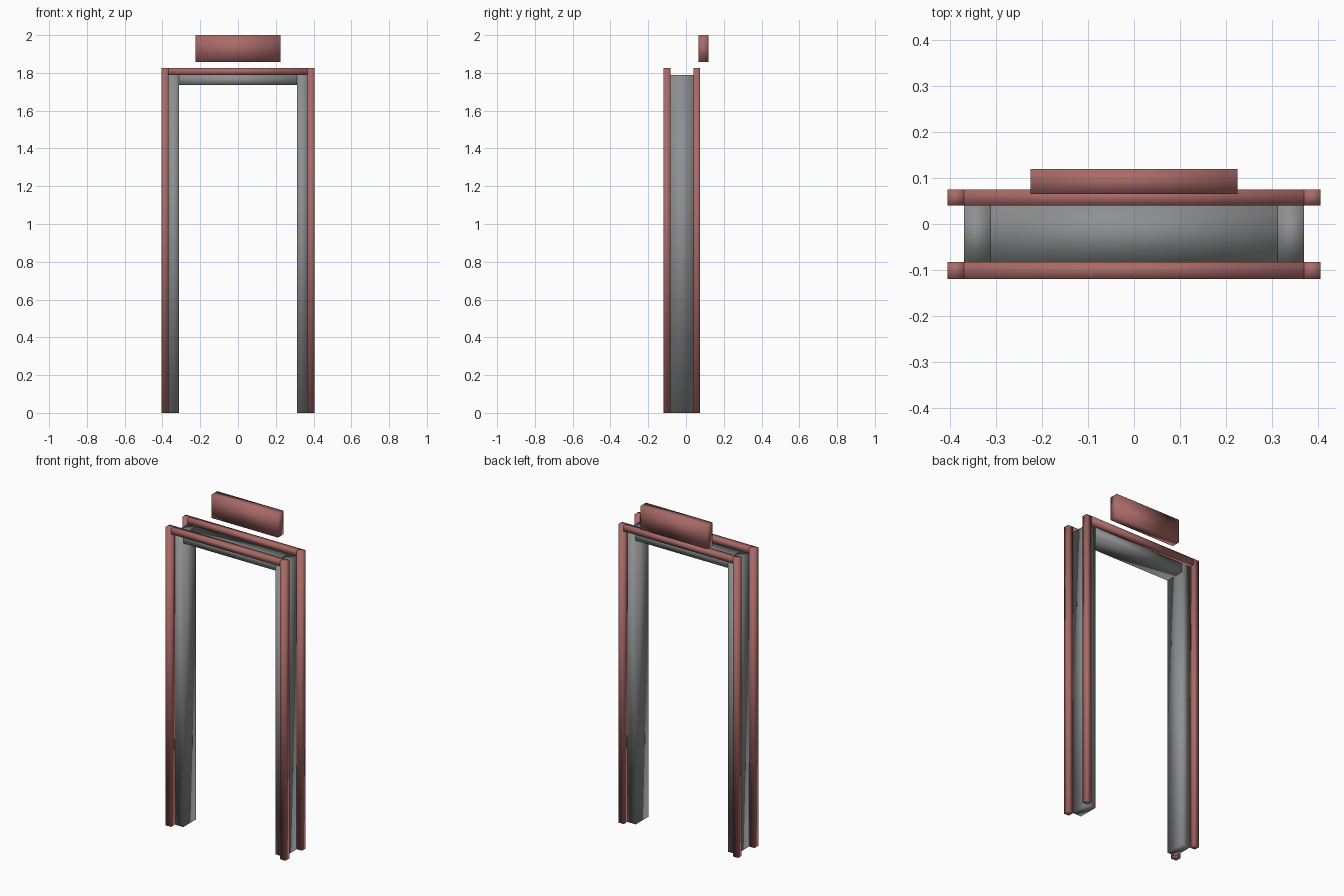
import bpy
import bmesh
from mathutils import Vector

cube = bpy.data.objects.get("Cube")
if cube:
    bpy.data.objects.remove(cube, do_unlink=True)


def material(name, colour):
    mat = bpy.data.materials.new(name)
    mat.use_nodes = True
    mat.diffuse_color = colour
    mat.node_tree.nodes["Principled BSDF"].inputs["Base Color"].default_value = colour
    return mat


def box(name, x, y, z, mat):
    """Softly shaded box spanning the given ranges."""
    low, high = Vector((x[0], y[0], z[0])), Vector((x[1], y[1], z[1]))
    bm = bmesh.new()
    bmesh.ops.create_cube(bm, size=1)
    bmesh.ops.scale(bm, vec=high - low, verts=bm.verts)
    for face in bm.faces:
        face.smooth = True
    mesh = bpy.data.meshes.new(name)
    bm.to_mesh(mesh)
    bm.free()
    mesh.materials.append(mat)
    obj = bpy.data.objects.new(name, mesh)
    obj.location = (low + high) / 2
    bpy.context.collection.objects.link(obj)
    return obj


def sided(name, x, y, z, mat):
    """Matching left (+x) and right (-x) boxes."""
    box("left_" + name, x, y, z, mat)
    box("right_" + name, (-x[1], -x[0]), y, z, mat)


red = material("dusty_red", (0.40, 0.145, 0.135, 1))
grey = material("mid_grey", (0.27, 0.275, 0.28, 1))

INNER, JAMB, OUTER = 0.312, 0.369, 0.405
LINTEL, HEAD, TOP = 1.735, 1.79, 1.825
DEPTH = (-0.083, 0.04)

# Grey door lining
sided("jamb", (INNER, JAMB), DEPTH, (0, HEAD), grey)
box("lintel", (-INNER, INNER), DEPTH, (LINTEL, HEAD), grey)

# Red trim around the front and back of the lining
for side, depth in (("front", (-0.12, DEPTH[0])), ("back", (DEPTH[1], 0.075))):
    sided(side + "_trim_post", (JAMB, OUTER), depth, (0, TOP), red)
    box(side + "_trim_header", (-JAMB, JAMB), depth, (HEAD, TOP), red)

# Blank sign panel floating above the doorway
box("sign_panel", (-0.225, 0.225), (0.065, 0.12), (1.857, 2.0), red)
